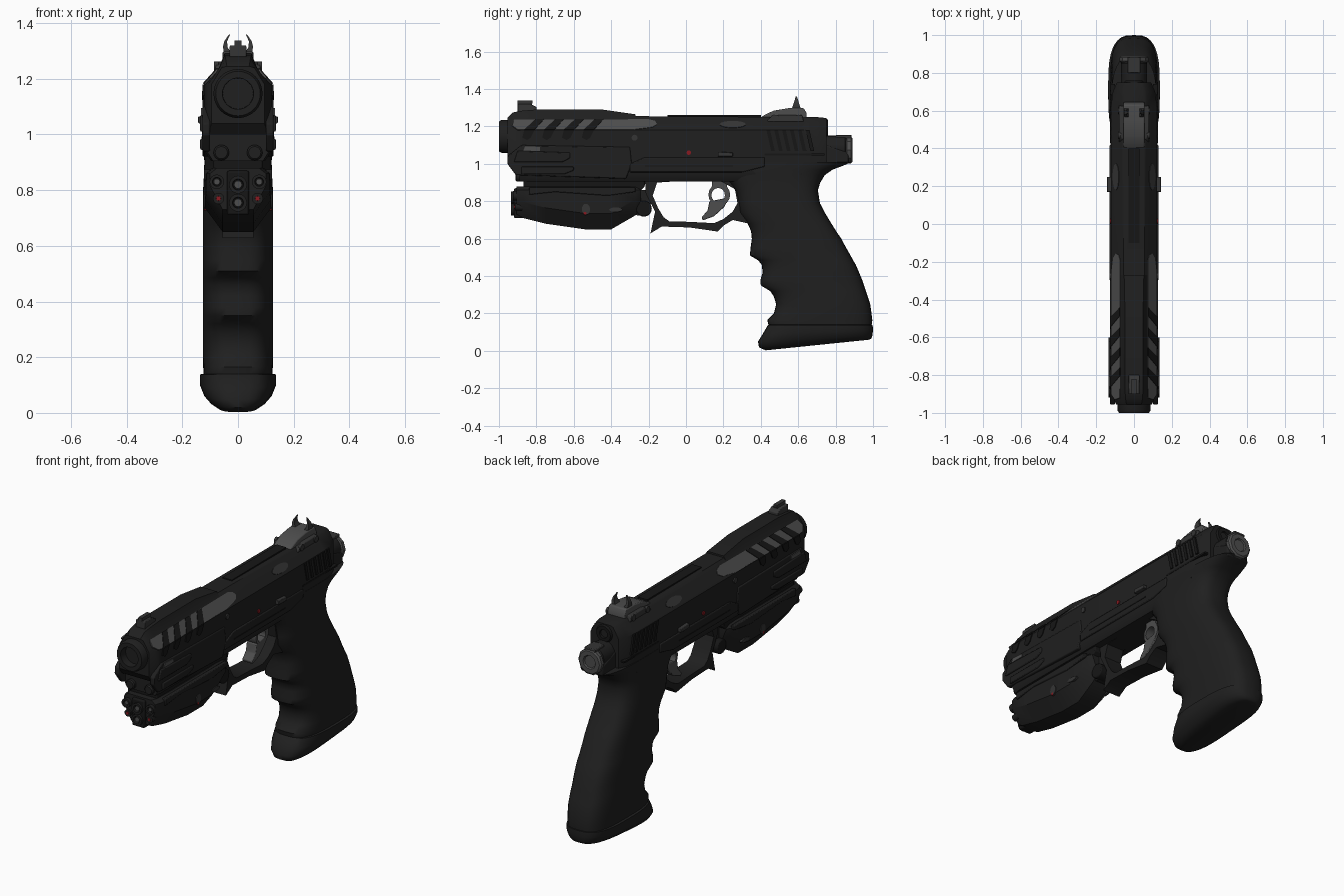
import bpy, bmesh, math

def mat(name, c):
    m = bpy.data.materials.new(name)
    m.diffuse_color = (*c, 1)
    return m

BLACK = mat("matte_black", (0.014, 0.014, 0.014))
DARK = mat("deep_black", (0.008, 0.008, 0.008))
STEEL = mat("worn_steel", (0.075, 0.075, 0.075))
IRON = mat("dark_iron", (0.035, 0.035, 0.035))
RED = mat("red_dot", (0.25, 0.01, 0.015))

def finish(name, bm, m, bevel=0, angle=35):
    bmesh.ops.recalc_face_normals(bm, faces=bm.faces)
    me = bpy.data.meshes.new(name)
    bm.to_mesh(me)
    bm.free()
    me.materials.append(m)
    me.shade_smooth()
    me.set_sharp_from_angle(angle=math.radians(angle))
    ob = bpy.data.objects.new(name, me)
    bpy.context.collection.objects.link(ob)
    if bevel:
        b = ob.modifiers.new("bevel", 'BEVEL')
        b.width, b.segments, b.limit_method = bevel, 2, 'ANGLE'
    return ob

def loft(name, rings, m, bevel=0, closed=False, angle=35):
    """Skin a list of equal rings; cap the ends, or close into a loop."""
    bm = bmesh.new()
    vs = [[bm.verts.new(p) for p in r] for r in rings]
    n = len(vs[0])
    pairs = list(zip(vs, vs[1:])) + ([(vs[-1], vs[0])] if closed else [])
    for a, b in pairs:
        for i in range(n):
            j = (i + 1) % n
            bm.faces.new((a[i], a[j], b[j], b[i]))
    if not closed:
        bm.faces.new(vs[0])
        bm.faces.new(vs[-1])
    return finish(name, bm, m, bevel, angle)

def prism(name, pts, x0, x1, m, bevel=0):
    """Side-view (y, z) outline pushed from x0 to x1."""
    return loft(name, [[(x, y, z) for y, z in pts] for x in (x0, x1)], m, bevel)

def pair(name, pts, x0, x1, m, bevel=0):
    for s, side in ((1, "right"), (-1, "left")):
        prism(f"{name}_{side}", pts, s * x0, s * x1, m, bevel)

def rect(y0, y1, z0, z1):
    return [(y0, z0), (y1, z0), (y1, z1), (y0, z1)]

def oval(y, z, a, b, n=16):
    return [(y + a * math.cos(2 * math.pi * i / n), z + b * math.sin(2 * math.pi * i / n)) for i in range(n)]

def tube(name, x, z, prof, m, n=24):
    """Turned part along y: prof is a list of (y, radius)."""
    return loft(name, [[(x + u, y, z + v) for u, v in oval(0, 0, r, r, n)] for y, r in prof], m)

def section(y, half):
    return [(x, y, z) for x, z in half] + [(-x, y, z) for x, z in reversed(half)]

def hoop(name, outer, inner, hw, m):
    """Flat frame between two matching side-view outlines."""
    rings = [[(-hw, *o), (hw, *o), (hw, *i), (-hw, *i)] for o, i in zip(outer, inner)]
    return loft(name, rings, m, closed=True)

def oval_ring(zf, zb, yf, yb, hw, e, n=36):
    """Rounded horizontal grip section; z may slope from front to back."""
    out = []
    for i in range(n):
        a = 2 * math.pi * i / n
        c, s = math.cos(a), math.sin(a)
        u = math.copysign(abs(c) ** (2 / e), c)
        v = math.copysign(abs(s) ** (2 / e), s)
        t = (v + 1) / 2
        out.append((hw * u, yf + (yb - yf) * t, zf + (zb - zf) * t))
    return out

# Grip with finger grooves: z, front y, back y, half width
grip = [(.14, .44, .995, .124), (.165, .435, .996, .125), (.2, .47, .992, .126), (.25, .482, .985, .126),
        (.29, .47, .972, .126), (.32, .45, .962, .126), (.35, .4, .952, .126), (.38, .398, .942, .126),
        (.42, .41, .925, .126), (.46, .405, .908, .126), (.485, .385, .893, .126), (.51, .342, .88, .126),
        (.55, .345, .857, .126), (.6, .352, .83, .126), (.64, .348, .803, .126), (.68, .33, .778, .126),
        (.74, .285, .742, .126), (.79, .28, .716, .126), (.86, .262, .705, .122), (.9, .23, .718, .121),
        (.94, .19, .742, .122), (.97, .185, .785, .124), (.99, .185, .84, .124), (1.01, .185, .885, .124)]
loft("grip", [oval_ring(z, z, f, b, w, 3.2) for z, f, b, w in grip], BLACK, angle=50)

# Magazine base
base = [(.14, .14, .445, .99, .126), (.138, .138, .438, .998, .137), (.09, .11, .41, 1.0, .137),
        (.05, .08, .385, .996, .122), (.02, .065, .39, .99, .1), (.003, .06, .425, .98, .075)]
loft("magazine_base", [oval_ring(*r, 3) for r in base], BLACK, angle=50)

# Slide: raised front half and lower rear half
def slide_half(w, zt, tw, zb=1.0):
    return [(tw, zt), (.068 * min(1, w / .11), 1.24), (w, 1.18), (w, zb)]
loft("slide_front", [section(y, slide_half(*h)) for y, *h in
     [(-.955, .095, 1.245, .04, 1.04), (-.925, .108, 1.275, .045), (-.87, .122, 1.285, .048),
      (-.78, .122, 1.292, .048), (-.46, .122, 1.292, .048), (-.27, .122, 1.265, .052)]], BLACK)
loft("slide_rear", [section(y, slide_half(*h)) for y, *h in
     [(-.27, .122, 1.255, .055), (.62, .122, 1.25, .055), (.7, .112, 1.25, .05), (.75, .09, 1.245, .04)]], BLACK)
prism("top_rib", rect(-.1, .4, 1.24, 1.26), -.03, .03, DARK)

# Front shroud, frame and rails
pair("shroud", [(-.955, 1.0), (-.91, .94), (-.32, .92), (-.29, 1.0), (-.3, 1.09), (-.88, 1.1), (-.955, 1.04)], .1, .128, BLACK, .006)
pair("shroud_rib", [(-.92, 1.01), (-.66, 1.01), (-.62, 1.03), (-.62, 1.06), (-.9, 1.07)], .12, .136, BLACK, .005)
pair("shroud_low_rib", [(-.88, .945), (-.65, .945), (-.6, .965), (-.6, .985), (-.88, .985)], .12, .136, BLACK, .005)
loft("frame", [section(y, [(.12, 1.02), (w, .945), (w - .025, .905)]) for y, w in [(-.89, .115), (-.85, .122), (.3, .122), (.62, .118)]], BLACK)
pair("frame_panel", [(-.3, .955), (.3, .955), (.42, .985), (.42, 1.035), (-.22, 1.035), (-.3, 1.0)], .115, .129, BLACK, .005)
pair("frame_groove", rect(-.22, .25, .985, .992), .12, .131, DARK)
pair("slide_seam", rect(.42, .74, 1.045, 1.055), .1, .1235, DARK)
pair("slide_release", [(.17, 1.04), (.25, 1.04), (.25, 1.06), (.17, 1.065)], .12, .143, IRON, .003)
pair("red_indicator", oval(.015, 1.06, .012, .012), .118, .127, RED)
pair("slide_pin", oval(-.275, 1.14, .016, .016), .118, .129, IRON)
pair("shroud_patch", [(-.87, 1.07), (-.78, 1.07), (-.78, 1.09), (-.86, 1.095)], .125, .133, STEEL)

# Rear grip serrations
for i in range(6):
    y = .43 + i * .042
    pair(f"serration_{i}", [(y, 1.18), (y + .02, 1.18), (y + .045, 1.07), (y + .025, 1.07)], .118, .127, DARK)

# Plates lying on the slanted upper sides (y, t down the slope)
def slope_plate(name, pts, off, m):
    for s, side in ((1, "right"), (-1, "left")):
        rings = [[(s * (.068 + .054 * t + o * .74), y, 1.24 - .06 * t + o * .67) for y, t in pts] for o in (-.004, off)]
        loft(f"{name}_{side}", rings, m)
slope_plate("steel_window", [(-.92, .1), (-.2, .05), (-.165, .2), (-.155, .5), (-.18, .75), (-.28, .97), (-.9, .97), (-.93, .6)], .003, STEEL)
slope_plate("wear_patch", oval(.25, .5, .07, .3), .003, IRON)
for i in range(4):
    y = -.85 + i * .106
    slope_plate(f"vent_{i}", [(y + .045, .08), (y + .09, .08), (y + .04, 1), (y - .015, 1)], .006, DARK)
    pair(f"vent_foot_{i}", [(y - .015, 1.18), (y + .04, 1.18), (y + .02, 1.14), (y, 1.127), (y - .025, 1.14)], .118, .127, DARK)

# Muzzle with a hollow bore
tube("muzzle", 0, 1.147, [(-.9, .088), (-.985, .088), (-1, .08), (-1, .056), (-.82, .052)], BLACK, 32)
tube("inner_barrel", 0, 1.147, [(-.82, .05), (-.93, .05), (-.93, .035), (-.84, .035)], IRON)

# Sights
prism("front_sight_base", [(-.9, 1.27), (-.8, 1.27), (-.8, 1.305), (-.83, 1.32), (-.9, 1.32)], -.03, .03, IRON, .004)
prism("front_sight_post", [(-.9, 1.31), (-.83, 1.31), (-.82, 1.325), (-.82, 1.338), (-.9, 1.338)], -.012, .012, IRON)
sight = [(.39, 1.24), (.42, 1.262), (.47, 1.285), (.55, 1.298), (.63, 1.298), (.645, 1.27), (.645, 1.235)]
prism("rear_sight", sight, -.056, .056, STEEL, .006)
pair("rear_sight_cheek", [(.43, 1.225), (.45, 1.25), (.5, 1.262), (.62, 1.262), (.63, 1.225)], .05, .08, IRON, .005)
for k, y in enumerate((.47, .6)):
    pair(f"sight_screw_{k}", oval(y, 1.245, .018, .018), .07, .086, IRON)
for s, side in ((1, "right"), (-1, "left")):
    horn = [(.037, 1.29, .05, .013), (.046, 1.315, .035, .008), (.044, 1.335, .022, .005), (.03, 1.36, .006, .002)]
    loft(f"sight_horn_{side}", [[(s * (x + a * w), .59 + b * l / 2, z) for a, b in ((-1, -1), (1, -1), (1, 1), (-1, 1))]
         for x, z, l, w in horn], IRON)

# Rear of slide: cocking knob, striker housing and end cap
tube("rear_knob", 0, 1.19, [(.68, .055), (.745, .055), (.76, .045), (.76, .025), (.74, .02)], DARK)
tube("striker_housing", 0, 1.085, [(.7, .068), (.85, .068), (.86, .06)], BLACK, 16)
prism("tang_block", [(.7, 1.0), (.87, 1.0), (.87, 1.06), (.7, 1.12)], -.07, .07, BLACK, .01)
tube("end_cap", 0, 1.075, [(.855, .07), (.862, .076), (.882, .076), (.89, .066), (.89, .04), (.882, .035)], STEEL, 10)
prism("end_cap_latch", rect(.8, .885, 1.135, 1.155), -.035, .035, IRON, .004)

# Under-barrel light module
prism("accessory_rail", [(-.87, .84), (-.26, .84), (-.22, .88), (-.22, .93), (-.87, .93)], -.088, .088, DARK, .006)
loft("light_module", [section(y, [(w - .025, .88), (w, .86), (w, zb + .085), (.055, zb)]) for y, w, zb in
     [(-.905, .1, .73), (-.87, .113, .71), (-.75, .118, .68), (-.54, .118, .65), (-.4, .118, .65), (-.27, .108, .725), (-.24, .09, .77)]], BLACK)
pair("module_upper_rib", [(-.84, .835), (-.7, .85), (-.42, .83), (-.27, .85), (-.27, .875), (-.84, .875)], .1, .123, BLACK, .004)
pair("module_patch", oval(-.535, .757, .022, .03), .112, .122, IRON)
pair("module_scratch", oval(-.375, .755, .036, .012), .108, .122, IRON)
pair("module_red_spot", oval(-.54, .735, .008, .008), .112, .123, RED)
prism("lens_block", rect(-.92, -.86, .71, .87), -.04, .04, DARK, .008)
for k, z in enumerate((.82, .755)):
    tube(f"main_lens_{k}", 0, z, [(-.86, .032), (-.935, .032), (-.935, .02), (-.92, .018)], BLACK)
    tube(f"main_glass_{k}", 0, z, [(-.9, .016), (-.928, .014)], STEEL, 16)
for s, side in ((1, "right"), (-1, "left")):
    tube(f"side_lamp_{side}", s * .076, .83, [(-.86, .026), (-.925, .026), (-.925, .016), (-.91, .014)], BLACK)
    tube(f"side_glass_{side}", s * .076, .83, [(-.9, .013), (-.918, .011)], STEEL, 12)
    tube(f"laser_{side}", s * .07, .77, [(-.86, .02), (-.915, .02)], BLACK)
    tube(f"laser_dot_{side}", s * .07, .77, [(-.91, .009), (-.919, .008)], RED, 12)
    tube(f"guide_rod_{side}", s * .06, .935, [(-.85, .028), (-.905, .028), (-.912, .022)], BLACK, 16)
prism("module_knob", oval(-.225, .76, .042, .042, 20), -.075, .075, DARK, .006)
prism("knob_bracket", [(-.3, .86), (-.2, .86), (-.18, .8), (-.22, .72), (-.3, .73)], -.045, .045, BLACK)

# Trigger guard: matching outer and inner outlines
outer = [(-.22, .93), (-.215, .84), (-.165, .745), (-.19, .628), (-.13, .665), (.02, .66), (.17, .638), (.2, .67),
         (.25, .7), (.34, .68), (.34, .8), (.32, .93), (0, .95)]
inner = [(-.155, .9), (-.178, .83), (-.15, .765), (-.12, .715), (-.09, .693), (.02, .69), (.15, .683), (.2, .705),
         (.25, .745), (.275, .79), (.262, .865), (.19, .905), (0, .91)]
hoop("trigger_guard", outer, inner, .055, BLACK)

# Trigger with round opening
hoop("trigger_ring", oval(.178, .835, .058, .06), oval(.172, .833, .036, .038), .032, STEEL)
prism("trigger_claw", [(.125, .8), (.23, .82), (.205, .77), (.15, .72), (.09, .698), (.083, .714), (.115, .75)], -.032, .032, STEEL, .004)
prism("trigger_stem", rect(.14, .22, .875, .93), -.032, .032, STEEL)
